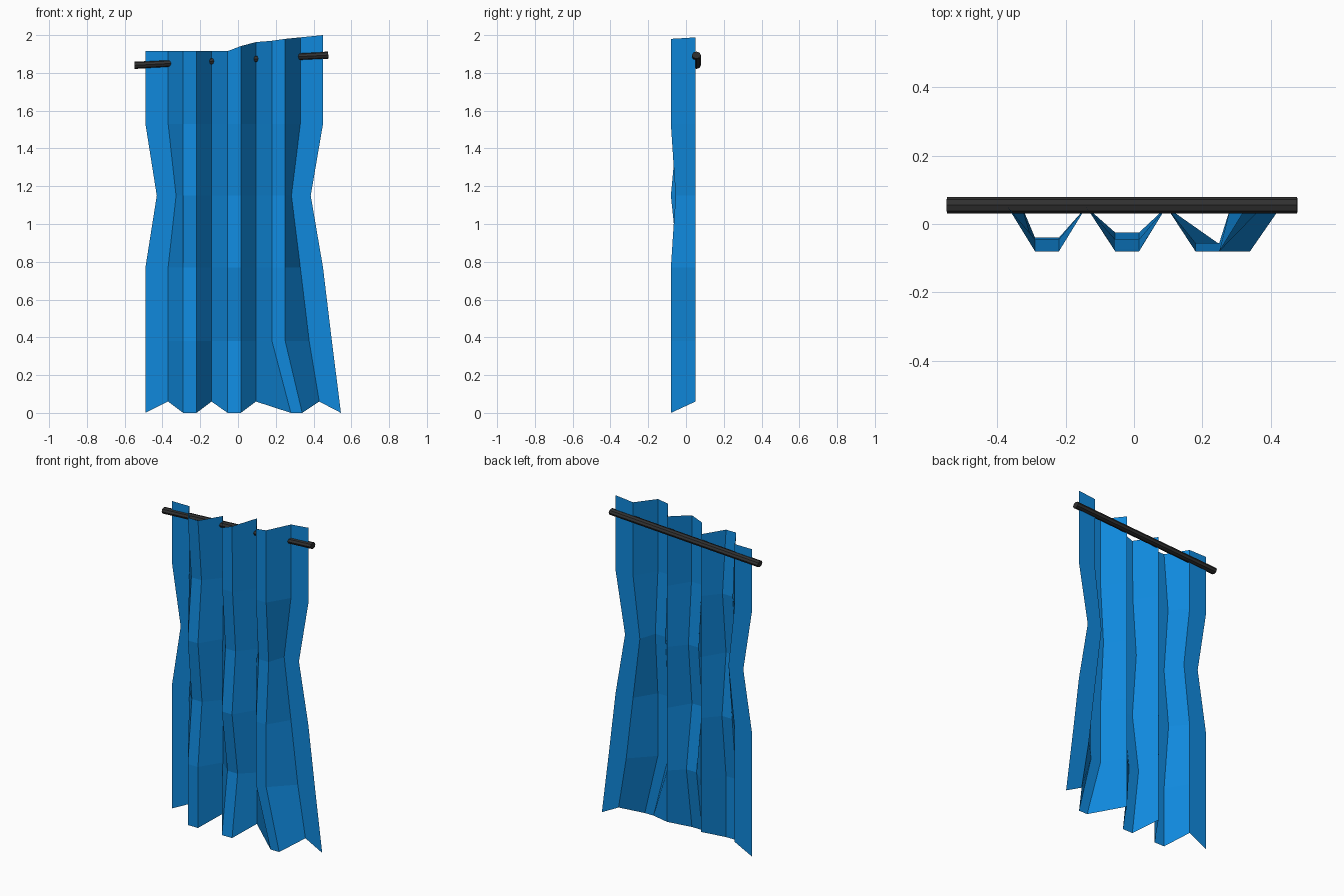
import bpy
from math import atan2, pi
from mathutils import Vector

if "Cube" in bpy.data.objects:
    bpy.data.objects.remove(bpy.data.objects["Cube"])


def material(name, rgb):
    m = bpy.data.materials.new(name)
    m.diffuse_color = (*rgb, 1)
    m.use_nodes = True
    m.node_tree.nodes["Principled BSDF"].inputs["Base Color"].default_value = m.diffuse_color
    return m


# curtain: twelve pleat columns, six rows from top to hem
xs = [-0.49, -0.37, -0.29, -0.22, -0.14, -0.055, 0.015, 0.095, 0.18, 0.25, 0.33, 0.45]
tops = [1.915] * 6 + [1.942, 1.963, 1.97, 1.98, 1.988, 2.0]
rows = [None, 1.53, 1.15, 0.77, 0.38, 0.0]
BACK = 0.05
# depth of each front pleat at every row
pleats = [[-0.08, -0.045, -0.08, -0.04, -0.08, -0.08],
          [-0.08, -0.075, -0.045, -0.08, -0.025, -0.08],
          [-0.08, -0.08, -0.055, -0.08, -0.08, -0.08]]
fold_of = {2: 0, 3: 0, 5: 1, 6: 1, 8: 2, 9: 2}
# sideways shift: pinched waist and hem flaring to the right
waist = {0: 0.06, 1: 0.042, 10: -0.047, 11: -0.065}
flare = {8: 0.1, 9: 0.09, 10: 0.1, 11: 0.095}

verts = []
for r, z in enumerate(rows):
    for c, x in enumerate(xs):
        y = pleats[fold_of[c]][r] if c in fold_of else BACK
        zz = tops[c] if r == 0 else z
        if r == 2:
            x += waist.get(c, 0)
        if r == 4 and c > 9:
            x += 0.047
        if r == 5:
            x += flare.get(c, 0)
            if c in (1, 4, 7, 10):
                zz = 0.06
        verts.append((x, y, zz))
n = len(xs)
faces = [(r * n + c, (r + 1) * n + c, (r + 1) * n + c + 1, r * n + c + 1)
         for r in range(len(rows) - 1) for c in range(n - 1)]
mesh = bpy.data.meshes.new("curtain")
mesh.from_pydata(verts, [], faces)
mesh.materials.append(material("blue_cloth", (0.005, 0.25, 0.72)))
curtain = bpy.data.objects.new("curtain", mesh)
bpy.context.collection.objects.link(curtain)

# slightly tilted rod
a, b = Vector((-0.548, 0.055, 1.84)), Vector((0.478, 0.055, 1.894))
bpy.ops.mesh.primitive_cylinder_add(vertices=8, radius=1, depth=1, location=(a + b) / 2,
                                    rotation=(0, pi / 2 - atan2(b.z - a.z, b.x - a.x), 0))
rod = bpy.context.object
rod.name = "curtain_rod"
rod.scale = (0.019, 0.024, (b - a).length)
rod.data.materials.append(material("dark_metal", (0.03, 0.03, 0.03)))
